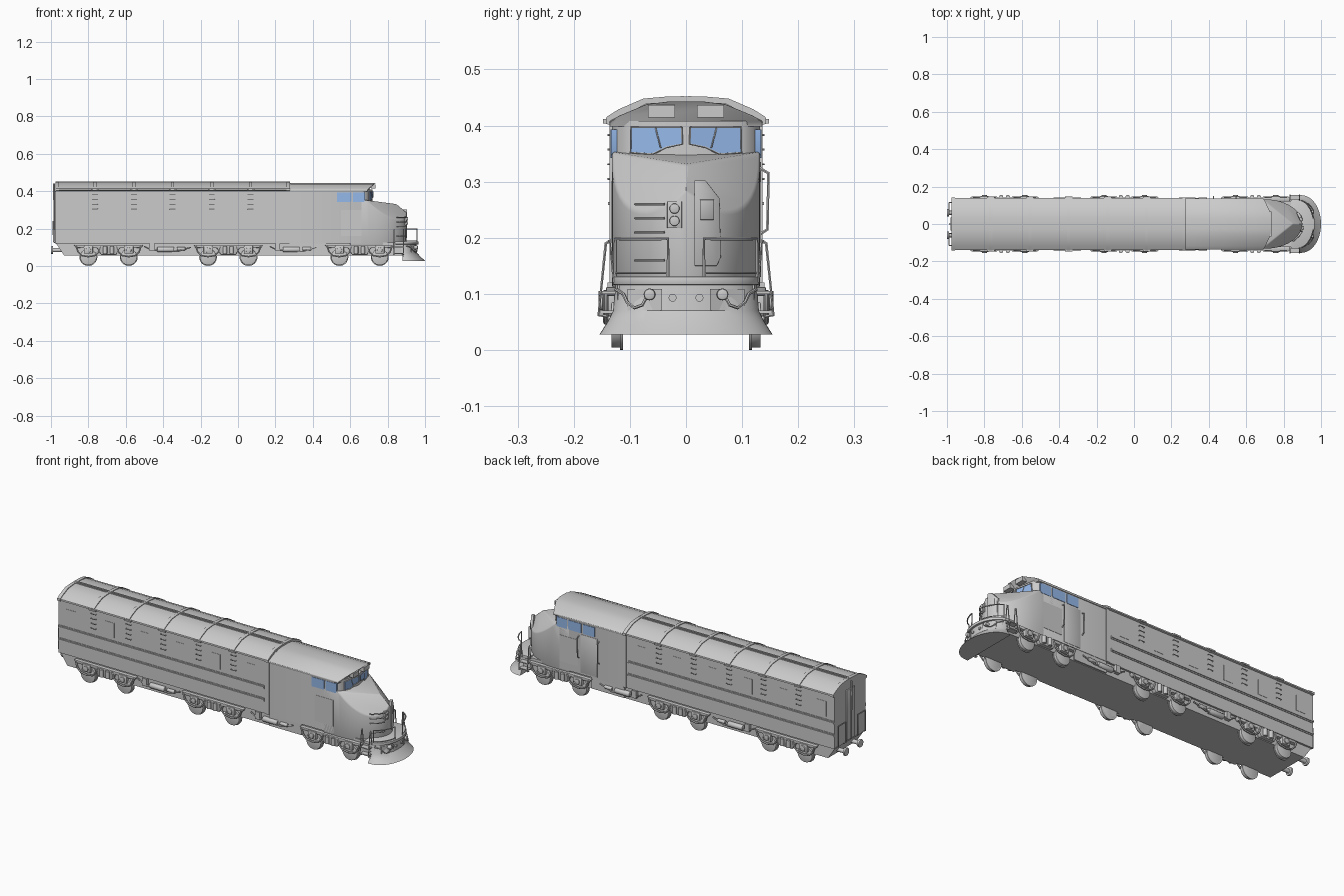
import bpy, bmesh, math
from mathutils import Vector

blue = bpy.data.materials.new("window_blue")
blue.diffuse_color = (0.30, 0.48, 0.82, 1)


def finish(name, bm, bevel=0, mat=None):
    bmesh.ops.recalc_face_normals(bm, faces=bm.faces[:])
    me = bpy.data.meshes.new(name)
    bm.to_mesh(me)
    bm.free()
    ob = bpy.data.objects.new(name, me)
    bpy.context.collection.objects.link(ob)
    if mat:
        me.materials.append(mat)
    if bevel:
        m = ob.modifiers.new("bevel", 'BEVEL')
        m.width, m.segments, m.limit_method = bevel, 2, 'ANGLE'
    return ob


def loft(name, rings, bevel=0, mat=None):
    """Skin closed rings of equal length and cap both ends."""
    bm = bmesh.new()
    vs = [[bm.verts.new(p) for p in r] for r in rings]
    n = len(vs[0])
    for a, b in zip(vs, vs[1:]):
        for i in range(n):
            bm.faces.new((a[i], a[(i + 1) % n], b[(i + 1) % n], b[i]))
    bm.faces.new(vs[0])
    bm.faces.new(vs[-1])
    return finish(name, bm, bevel, mat)


def prism(name, pts, axis, a, b, bevel=0, mat=None):
    put = {'x': lambda p, t: (t, p[0], p[1]), 'y': lambda p, t: (p[0], t, p[1]),
           'z': lambda p, t: (p[0], p[1], t)}[axis]
    return loft(name, [[put(p, t) for p in pts] for t in (a, b)], bevel, mat)


def box(name, x0, x1, y0, y1, z0, z1, bevel=0, mat=None):
    return prism(name, [(x0, y0), (x1, y0), (x1, y1), (x0, y1)], 'z', z0, z1, bevel, mat)


def cyl(name, loc, r, a, b, axis='y', n=24, bevel=0):
    c = [(loc[0] + r * math.cos(2 * math.pi * i / n), loc[1] + r * math.sin(2 * math.pi * i / n)) for i in range(n)]
    return prism(name, c, axis, a, b, bevel)


def tube(name, pts, r=0.003):
    cu = bpy.data.curves.new(name, 'CURVE')
    cu.dimensions, cu.bevel_depth, cu.bevel_resolution, cu.use_fill_caps = '3D', r, 1, True
    sp = cu.splines.new('POLY')
    sp.points.add(len(pts) - 1)
    for p, q in zip(sp.points, pts):
        p.co = (*q, 1)
    ob = bpy.data.objects.new(name, cu)
    bpy.context.collection.objects.link(ob)


def arc(xf, xs, w, n=28, lim=1.0):
    """Rounded front in plan, from -w to +w."""
    out = []
    for i in range(n + 1):
        a = math.radians(-90 + 180 * i / n) * lim
        out.append((xs + (xf - xs) * math.cos(a), w * math.sin(a)))
    return out


def sym(half):
    return half + [(-y, z) for y, z in reversed(half)]


# main body shells, extruded along the length
rear = sym([(0.132, 0.12), (0.132, 0.402), (0.14, 0.405), (0.139, 0.413), (0.118, 0.425), (0.075, 0.444), (0.03, 0.449)])
prism("rear_body", rear, 'x', -0.975, 0.275)
rib = sym([(0.13, 0.40), (0.143, 0.403), (0.142, 0.415), (0.12, 0.429), (0.076, 0.448), (0.03, 0.452)])
for x in (-0.967, -0.765, -0.556, -0.35, -0.14, 0.067, 0.268):
    prism("roof_rib", rib, 'x', x - 0.009, x + 0.009)
for s in (-1, 1):
    box("roof_centre_rail", -0.975, 0.275, s * 0.004, s * 0.01, 0.44, 0.453)
prism("joint_frame", sym([(0.136, 0.12), (0.136, 0.405), (0.07, 0.44)]), 'x', 0.262, 0.28)
under = [(-0.975, 0.125), (-0.93, 0.057), (0.90, 0.057), (0.90, 0.125)]
prism("underframe", under, 'y', -0.122, 0.122)

# cab walls with pointed windshield, and overhanging roof
cab_plan = [(0.275, -0.132), (0.66, -0.132), (0.685, -0.12), (0.70, -0.10), (0.72, 0),
            (0.70, 0.10), (0.685, 0.12), (0.66, 0.132), (0.275, 0.132)]
prism("cab", cab_plan, 'z', 0.12, 0.408)
box("cab_skirt", 0.275, 0.47, -0.13, 0.13, 0.06, 0.125)
cab_roof = sym([(0.136, 0.398), (0.137, 0.408), (0.118, 0.418), (0.07, 0.438), (0.03, 0.443)])
loft("cab_roof", [[(0.275, y, z) for y, z in cab_roof],
                  [(0.738 - 0.045 * (abs(y) / 0.136) ** 2, y, z) for y, z in cab_roof]], 0.002)
for s in (-1, 1):
    # blue front panes, following the angled windshield
    pane = [(0.007, 0.397), (0.098, 0.397), (0.099, 0.352), (0.06, 0.349), (0.035, 0.361), (0.007, 0.367)]
    loft("windshield", [[(0.72 - 0.2 * y + d, s * y, z) for y, z in pane] for d in (-0.004, 0.003)], 0, blue)
    tube("windshield_frame", [(0.724 - 0.2 * y, s * y, z) for y, z in pane + pane[:1]], 0.0018)
    tube("wiper", [(0.712, s * 0.055, 0.398), (0.718, s * 0.045, 0.36)], 0.0012)
    box("marker_box", 0.71, 0.735, s * 0.02, s * 0.068, 0.414, 0.437)
    # side windows, one extra in the door on the far side
    for a, b in [(0.53, 0.607), (0.615, 0.678)] + ([(0.45, 0.52)] if s > 0 else []):
        y = 0.1345 if b < 0.65 else 0.1335
        loft("side_window", [[(a, s * t, 0.342), (b - 0.004, s * t, 0.342), (b, s * t, 0.35),
                              (b, s * t, 0.393), (a, s * t, 0.393)] for t in (0.115, y)], 0, blue)
    box("cab_side_panel", 0.55, 0.66, s * 0.12, s * 0.1335, 0.16, 0.30)

# far side cab door with handrails
box("cab_door", 0.435, 0.535, 0.12, 0.1335, 0.13, 0.335, 0.001)
for x in (0.425, 0.545):
    tube("door_handrail", [(x, 0.13, 0.205), (x, 0.145, 0.215), (x, 0.147, 0.315), (x, 0.13, 0.325)])

# nose, a rounded plan sliced by the top and shoulder planes
nose = prism("nose", [(0.60, -0.132)] + arc(0.90, 0.70, 0.132) + [(0.60, 0.132)], 'z', 0.11, 0.38, 0.005)
bm = bmesh.new()
bm.from_mesh(nose.data)
for co, no in [((0.70, 0, 0.350), (0.13, 0, 1)), ((0.80, 0.04, 0.337), (0.08, 0.085, 0.09)),
               ((0.80, -0.04, 0.337), (0.08, -0.085, 0.09))]:
    bmesh.ops.bisect_plane(bm, geom=bm.verts[:] + bm.edges[:] + bm.faces[:], plane_co=co, plane_no=no, clear_outer=True)
    bmesh.ops.holes_fill(bm, edges=[e for e in bm.edges if e.is_boundary], sides=0)
bmesh.ops.recalc_face_normals(bm, faces=bm.faces[:])
bm.to_mesh(nose.data)
bm.free()


def nose_x(y):
    return 0.70 + 0.20 * math.sqrt(max(0, 1 - (y / 0.132) ** 2))


# nose fittings: door, twin headlights and rungs
def nose_plate(name, half, t):
    loft(name, [[(nose_x(y) + d, y, z) for y, z in half] for d in (-0.01, t)], 0.001)


nose_plate("nose_door", [(0.015, 0.15), (0.055, 0.15), (0.062, 0.165), (0.06, 0.27), (0.035, 0.302), (0.015, 0.302)], 0.005)
nose_plate("nose_door_window", [(0.025, 0.232), (0.05, 0.232), (0.05, 0.268), (0.025, 0.268)], 0.008)
box("headlight_box", 0.87, 0.902, -0.034, -0.007, 0.217, 0.265, 0.002)
for z in (0.252, 0.230):
    cyl("headlight", (-0.0205, z), 0.009, 0.89, 0.909, 'x', 20, 0.002)
for z in (0.16, 0.21, 0.235, 0.26):
    ys = (-0.09, -0.065, -0.04)
    tube("nose_rung", [(nose_x(ys[0]), ys[0], z)] + [(nose_x(y) + 0.01, y, z) for y in ys] + [(nose_x(ys[2]), ys[2], z)], 0.0025)

# front deck and flared pilot
def ring(z, *a):
    return [(x, y, z) for x, y in [(0.84, -a[2])] + arc(*a) + [(0.84, a[2])]]


loft("front_deck", [ring(0.116, 0.966, 0.87, 0.131), ring(0.131, 0.966, 0.87, 0.131)], 0.002)
flare = [[p for p in ring(z, *a)] for z, a in [(0.12, (0.955, 0.87, 0.126)), (0.07, (0.958, 0.875, 0.13)),
         (0.05, (0.975, 0.885, 0.14)), (0.028, (1.0, 0.895, 0.154))]]
for r in flare:
    r[0], r[-1] = (0.88, r[0][1], r[0][2]), (0.88, r[-1][1], r[-1][2])
loft("pilot", flare)


def deck_pt(y, z, g=0):
    return (0.87 + (0.09 + g) * math.sqrt(max(0, 1 - (y / 0.131) ** 2)), y, z)


for s in (-1, 1):
    pocket = [(0.043, 0.07), (0.104, 0.07), (0.104, 0.109), (0.043, 0.109)]
    loft("coupling_plate", [[deck_pt(s * y, z, g) for y, z in pocket] for g in (-0.02, 0.002)])
    cyl("front_bumper_knob", (s * 0.065, 0.099), 0.0105, 0.93, 0.962, 'x', 20, 0.004)
    cyl("pilot_light", (s * 0.024, 0.093), 0.007, 0.94, 0.961, 'x', 16)
    tube("brake_hose", [deck_pt(s * y, z, g) for y, z, g in [(0.07, 0.095, 0.01), (0.078, 0.08, 0.018),
         (0.092, 0.075, 0.02), (0.105, 0.085, 0.018), (0.112, 0.1, 0.012), (0.125, 0.108, 0.005)]])
    # deck handrails
    ys = [0.032, 0.055, 0.08, 0.1, 0.115, 0.126]
    tube("deck_rail", [deck_pt(s * 0.032, 0.13)] + [deck_pt(s * y, 0.198) for y in ys] + [deck_pt(s * 0.126, 0.13)])
    tube("deck_lower_rail", [deck_pt(s * y, 0.137) for y in ys], 0.002)
    # boarding steps beside the nose
    for x in (0.835, 0.885):
        tube("step_rail", [(x, s * 0.128, 0.12), (x, s * 0.136, 0.195), (x, s * 0.143, 0.19),
                           (x, s * 0.156, 0.062), (x, s * 0.14, 0.06)])
    for z in (0.065, 0.1):
        box("boarding_step", 0.835, 0.885, s * 0.125, s * 0.154, z, z + 0.005)

# body side details
for s in (-1, 1):
    for z in (0.258, 0.19):
        box("belt_rail", -0.975, 0.25, s * 0.13, s * 0.139, z, z + 0.006)
        box("belt_strip", -0.975, 0.25, s * 0.13, s * 0.135, z - 0.006, z + 0.012)
    for x in (-0.765, -0.556, -0.35, -0.14, 0.067):
        box("roof_bracket", x - 0.02, x + 0.02, s * 0.135, s * 0.148, 0.404, 0.412)
        for k in range(4):
            z = 0.305 + k * 0.026
            tube("ladder_rung", [(x - 0.014, s * 0.13, z), (x - 0.014, s * 0.139, z), (x + 0.014, s * 0.139, z), (x + 0.014, s * 0.13, z)], 0.002)
    for x in (-0.90, -0.67, -0.46, -0.25, -0.04, 0.17):
        box("side_panel", x - 0.027, x + 0.027, s * 0.13, s * 0.1335, 0.285, 0.365)

# rear end: door, pipe, handrail frames and buffers
box("rear_door", -0.982, -0.96, -0.035, 0.035, 0.13, 0.40, 0.002)
tube("rear_pipe", [(-0.982, 0, 0.13), (-0.984, 0, 0.44)], 0.005)
for s in (-1, 1):
    tube("rear_handrail", [(-0.97, s * 0.05, 0.12), (-0.988, s * 0.05, 0.13), (-0.988, s * 0.05, 0.24),
                           (-0.988, s * 0.115, 0.24), (-0.988, s * 0.115, 0.13), (-0.97, s * 0.115, 0.12)])
    cyl("buffer_stem", (s * 0.06, 0.085), 0.011, -0.99, -0.90, 'x', 16)
    cyl("buffer_disc", (s * 0.06, 0.085), 0.021, -1.0, -0.988, 'x', 24, 0.003)

# trucks: wheels, curved side frames, axle boxes and springs
for c in (-0.692, -0.052, 0.65):
    for s in (-1, 1):
        for dx in (-0.108, 0.108):
            x = c + dx
            cyl("wheel", (x, 0.048), 0.044, s * 0.112, s * 0.133, 'y', 28, 0.002)
            cyl("wheel_flange", (x, 0.048), 0.048, s * 0.112, s * 0.118, 'y', 28)
            box("axle_box", x - 0.024, x + 0.024, s * 0.125, s * 0.149, 0.066, 0.107, 0.004)
            cyl("axle_cap", (x, 0.085), 0.014, s * 0.14, s * 0.155, 'y', 18, 0.002)
            tube("frame_loop", [(x + a, s * 0.143, z) for a, z in [(-0.065, 0.105), (-0.055, 0.075), (-0.035, 0.056),
                 (0, 0.05), (0.035, 0.056), (0.055, 0.075), (0.065, 0.105)]], 0.005)
        prism("side_frame", [(c + a, z) for a, z in [(-0.185, 0.112), (-0.175, 0.097), (-0.06, 0.095), (-0.04, 0.06), (0.04, 0.06),
              (0.06, 0.095), (0.175, 0.097), (0.185, 0.112)]], 'y', s * 0.122, s * 0.143, 0.003)
        for dx in (-0.018, 0.018):
            cyl("spring", (c + dx, s * 0.145), 0.011, 0.066, 0.105, 'z', 14)

# equipment between the trucks
for c in (-0.372, 0.30):
    for s in (-1, 1):
        cyl("air_tank", (s * 0.128, 0.088), 0.014, c - 0.06, c + 0.03, 'x', 18, 0.004)
        cyl("air_cylinder", (s * 0.132, 0.092), 0.009, c + 0.045, c + 0.09, 'x', 16, 0.002)
        tube("underside_pipe", [(c - 0.13, s * 0.132, 0.105), (c - 0.09, s * 0.134, 0.085), (c + 0.05, s * 0.134, 0.078), (c + 0.12, s * 0.132, 0.1)], 0.004)
        box("pipe_bracket", c - 0.1, c - 0.075, s * 0.118, s * 0.14, 0.08, 0.12)

# turn curves into meshes and smooth by angle
bpy.ops.object.select_all(action='SELECT')
bpy.context.view_layer.objects.active = bpy.data.objects["deck_rail"]
bpy.ops.object.convert(target='MESH')
bpy.ops.object.select_all(action='SELECT')
bpy.ops.object.shade_smooth_by_angle(angle=math.radians(35))
